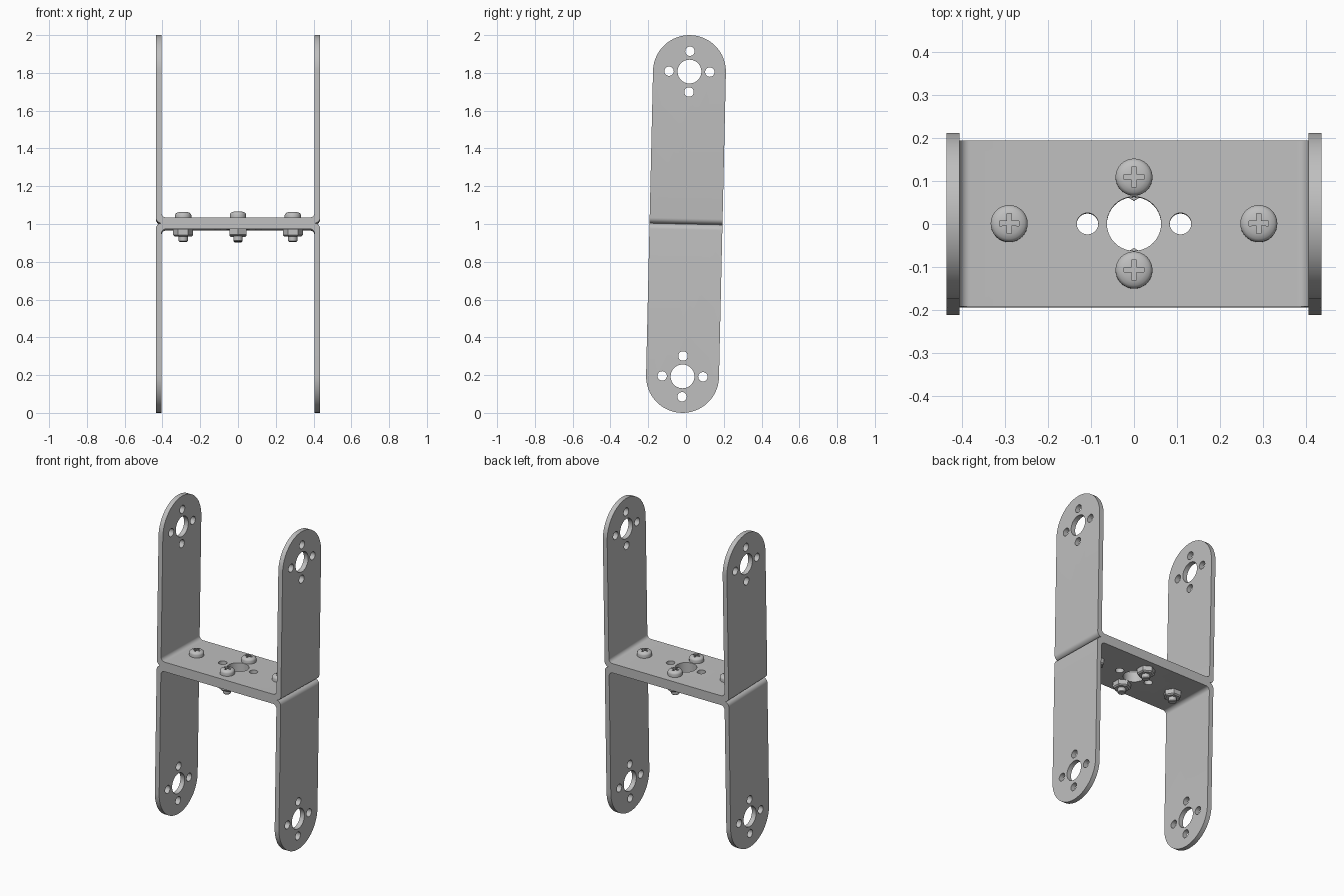
import bpy, bmesh, math
from mathutils import Matrix, Vector

if "Cube" in bpy.data.objects:
    bpy.data.objects.remove(bpy.data.objects["Cube"])

HALF_W, HALF_D, THICK = 0.435, 0.193, 0.03
PIVOT = 0.807                 # height of the arm hole centre above the base
BIG_R, SMALL_R, RING = 0.063, 0.025, 0.108
TILT = Matrix.Translation((0, 0, 1)) @ Matrix.Rotation(math.radians(-1.3), 4, 'X')
FLAT = Matrix.Identity(4)
ALONG_Y = Matrix.Rotation(math.pi / 2, 4, 'X')
ALONG_X = Matrix(((0, 0, 1, 0), (1, 0, 0, 0), (0, 1, 0, 0), (0, 0, 0, 1)))

steel = bpy.data.materials.new("grey steel")
steel.use_nodes = True
GREY = (0.52, 0.52, 0.52, 1)
steel.diffuse_color = GREY
steel.node_tree.nodes["Principled BSDF"].inputs["Base Color"].default_value = GREY


def arc(cx, cy, r, a0, a1, n):
    """Points on an arc, angles in degrees."""
    angles = [math.radians(a0 + (a1 - a0) * i / n) for i in range(n + 1)]
    return [(cx + r * math.cos(a), cy + r * math.sin(a)) for a in angles]


def circle(cx, cy, r, n=40):
    return arc(cx, cy, r, 0, 360, n)[:-1]


def prism(bm, pts, w0, w1, matrix=FLAT):
    """Add a closed outline extruded from w0 to w1."""
    low = [bm.verts.new(matrix @ Vector((u, v, w0))) for u, v in pts]
    high = [bm.verts.new(matrix @ Vector((u, v, w1))) for u, v in pts]
    bm.faces.new(low[::-1])
    bm.faces.new(high)
    for i in range(len(pts)):
        j = (i + 1) % len(pts)
        bm.faces.new((low[i], low[j], high[j], high[i]))


def lathe(bm, profile, n):
    """Add a solid of revolution around z; the profile starts and ends off axis."""
    rings = [[bm.verts.new((x, y, z)) for x, y in circle(0, 0, r, n)] for r, z in profile]
    for a, b in zip(rings, rings[1:]):
        for i in range(n):
            j = (i + 1) % n
            bm.faces.new((a[i], a[j], b[j], b[i]))
    bm.faces.new(rings[0][::-1])
    bm.faces.new(rings[-1])


def finish(name, bm):
    bmesh.ops.recalc_face_normals(bm, faces=bm.faces)
    mesh = bpy.data.meshes.new(name)
    bm.to_mesh(mesh)
    bm.free()
    mesh.materials.append(steel)
    obj = bpy.data.objects.new(name, mesh)
    bpy.context.collection.objects.link(obj)
    return obj


def activate(obj):
    bpy.ops.object.select_all(action='DESELECT')
    obj.select_set(True)
    bpy.context.view_layer.objects.active = obj


def cut(obj, cutter, operation):
    cutter.hide_render = True
    mod = obj.modifiers.new("cut", 'BOOLEAN')
    mod.operation, mod.solver, mod.object = operation, 'EXACT', cutter
    activate(obj)
    bpy.ops.object.modifier_apply(modifier=mod.name)
    bpy.data.objects.remove(cutter)


def smooth(obj):
    activate(obj)
    bpy.ops.object.shade_smooth_by_angle(angle=math.radians(32))


def place_copy(source, name, matrix):
    obj = source.copy()
    obj.name = name
    obj.matrix_world = TILT @ matrix
    bpy.context.collection.objects.link(obj)


# Bent U bracket
r_out, r_in = 0.03, 0.025
inner = HALF_W - THICK
right = arc(HALF_W - r_out, r_out, r_out, -90, 0, 8) + [(HALF_W, 1.1), (inner, 1.1)]
right += arc(inner - r_in, THICK + r_in, r_in, 0, -90, 8)
bm = bmesh.new()
prism(bm, right + [(-x, z) for x, z in reversed(right)], -HALF_D, HALF_D, ALONG_Y)
bracket = finish("bracket", bm)

# Rounded arm ends
bm = bmesh.new()
outline = arc(0, PIVOT, HALF_D, 0, 180, 40)
prism(bm, [(HALF_D, -0.1)] + outline + [(-HALF_D, -0.1)], -0.6, 0.6, ALONG_X)
cut(bracket, finish("arm_outline", bm), 'INTERSECT')

# Holes through both arms and through the base
bm = bmesh.new()
prism(bm, circle(0, PIVOT, BIG_R), -0.6, 0.6, ALONG_X)
prism(bm, circle(0, 0, BIG_R), -0.1, 0.1)
for dx, dy in ((1, 0), (-1, 0), (0, 1), (0, -1)):
    prism(bm, circle(dx * RING, PIVOT + dy * RING, SMALL_R, 24), -0.6, 0.6, ALONG_X)
for side in (-1, 1):
    prism(bm, circle(side * RING, 0, SMALL_R, 24), -0.1, 0.1)
cut(bracket, finish("holes", bm), 'DIFFERENCE')
smooth(bracket)
place_copy(bracket, "upper_bracket", FLAT)
place_copy(bracket, "lower_bracket", Matrix.Rotation(math.pi, 4, 'X'))
bpy.data.objects.remove(bracket)

# Pan head screw with a cross recess
bm = bmesh.new()
dome = [(0.043, 0.047), (0.041, 0.053), (0.036, 0.058), (0.026, 0.062), (0.012, 0.064)]
shaft = [(0.02, -0.094), (0.024, -0.09), (0.024, THICK), (0.043, THICK)]
lathe(bm, shaft + dome, 32)
screw = finish("screw", bm)
a, b = 0.0055, 0.023
corner = [(b, -a), (b, a), (a, a)]
cross = []
for turn in range(4):
    c, s = round(math.cos(turn * math.pi / 2)), round(math.sin(turn * math.pi / 2))
    cross += [(x * c - y * s, x * s + y * c) for x, y in corner]
bm = bmesh.new()
prism(bm, cross, 0.044, 0.1)
cut(screw, finish("recess", bm), 'DIFFERENCE')
smooth(screw)

# Hexagonal nut with a chamfered lower face
bm = bmesh.new()
lathe(bm, [(0.044, -0.066), (0.053, -0.059), (0.053, -THICK)], 6)
nut = finish("nut", bm)

# Four fasteners through the two bases
spots = {"right": (-0.29, 0), "left": (0.29, 0), "front": (0, -RING), "back": (0, RING)}
for side, (x, y) in spots.items():
    spin = Matrix.Rotation(0 if x else math.pi / 2, 4, 'Z')
    where = Matrix.Translation((x, y, 0)) @ spin
    place_copy(screw, side + "_screw", where)
    place_copy(nut, side + "_nut", where)
bpy.data.objects.remove(screw)
bpy.data.objects.remove(nut)
